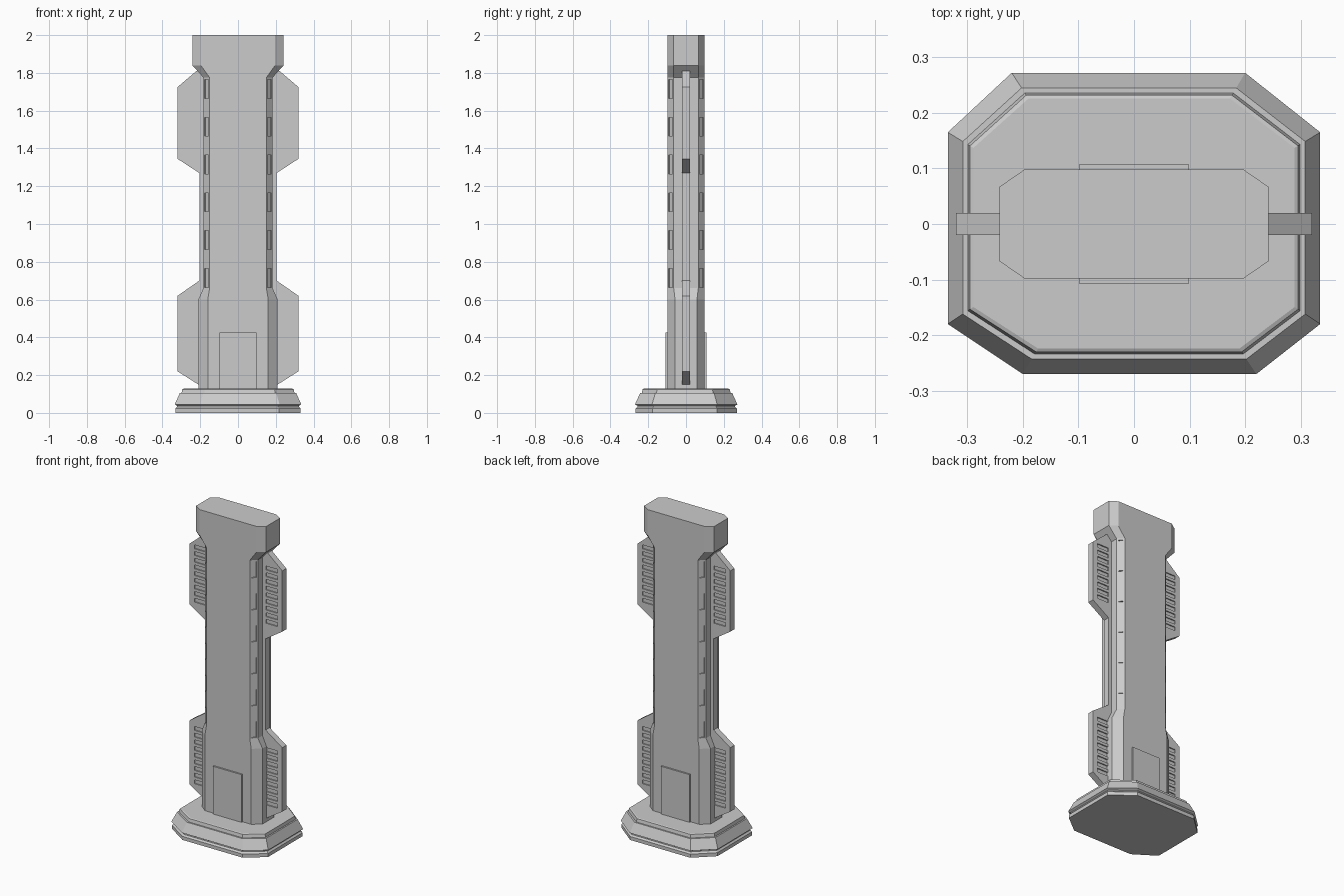
import bpy, bmesh, math
from mathutils import Matrix, Vector

if "Cube" in bpy.data.objects:
    bpy.data.objects.remove(bpy.data.objects["Cube"])


def finish(name, bm):
    bmesh.ops.recalc_face_normals(bm, faces=bm.faces)
    me = bpy.data.meshes.new(name)
    bm.to_mesh(me)
    bm.free()
    ob = bpy.data.objects.new(name, me)
    bpy.context.collection.objects.link(ob)
    return ob


def loft(name, rings):
    """Join a stack of equal-length rings and cap both ends."""
    bm = bmesh.new()
    rows = [[bm.verts.new(p) for p in r] for r in rings]
    n = len(rows[0])
    for a, b in zip(rows, rows[1:]):
        for i in range(n):
            j = (i + 1) % n
            bm.faces.new((a[i], a[j], b[j], b[i]))
    bm.faces.new(rows[0][::-1])
    bm.faces.new(rows[-1])
    return finish(name, bm)


def boxes(name, items):
    """items: (centre, size, z rotation)"""
    bm = bmesh.new()
    for c, s, rot in items:
        m = (Matrix.Translation(Vector(c)) @ Matrix.Rotation(rot, 4, 'Z')
             @ Matrix.Diagonal((*s, 1)))
        bmesh.ops.create_cube(bm, size=1, matrix=m)
    return finish(name, bm)


def carve(ob, cutter):
    mod = ob.modifiers.new("recess", 'BOOLEAN')
    mod.operation = 'DIFFERENCE'
    mod.solver = 'EXACT'
    mod.object = cutter
    bpy.context.view_layer.objects.active = ob
    bpy.ops.object.modifier_apply(modifier=mod.name)
    bpy.data.objects.remove(cutter)


# Stepped eight-sided plinth
outline = [(-0.20, -0.27), (0.22, -0.27), (0.335, -0.18), (0.335, 0.165),
           (0.20, 0.272), (-0.22, 0.272), (-0.335, 0.165), (-0.335, -0.18)]
steps = [(0.003, 0), (0.003, 0.022), (0.012, 0.032), (0.012, 0.038), (0, 0.045),
         (0.027, 0.105), (0.036, 0.105), (0.040, 0.125), (0.046, 0.128), (0.055, 0.128)]
loft("plinth", [[(x * (0.335 - o) / 0.335, y * (0.27 - o) / 0.27, z)
                 for x, y in outline] for o, z in steps])

# Column with chamfered corners: (z, half width, front edge x, side edge y)
levels = [(0.11, 0.21, 0.16, 0.058), (0.60, 0.21, 0.16, 0.058),
          (0.66, 0.183, 0.15, 0.065), (1.775, 0.183, 0.15, 0.065),
          (1.84, 0.242, 0.197, 0.067), (2.0, 0.242, 0.197, 0.067)]
D = 0.098
column = loft("column", [[(-f, -D, z), (f, -D, z), (w, -s, z), (w, s, z),
                          (f, D, z), (-f, D, z), (-w, s, z), (-w, -s, z)]
                         for z, w, f, s in levels])

# Window slots recessed into the four shaft chamfers
ang = math.atan2(0.033, -0.033)
slots = [((sx * 0.1665, sy * 0.0815, 0.715 + 0.2 * k), (0.028, 0.014, 0.10), sx * sy * ang)
         for sx in (-1, 1) for sy in (-1, 1) for k in range(6)]
carve(column, boxes("slot_cutter", slots))

# Side fins with louvred vents on both faces
profile = [(0.14, 0.15), (0.21, 0.15), (0.32, 0.22), (0.32, 0.62), (0.205, 0.70),
           (0.205, 1.27), (0.32, 1.345), (0.32, 1.725), (0.22, 1.81), (0.14, 1.81)]
for side, sx in (("left", -1), ("right", 1)):
    fin = loft(side + "_fin", [[(sx * x, y, z) for x, z in profile] for y in (-0.02, 0.02)])
    vents = [((sx * 0.247, sy * 0.02, z0 + 0.0417 * k), (0.082, 0.014, 0.024), 0)
             for sy in (-1, 1) for z0 in (0.245, 1.38) for k in range(9)]
    carve(fin, boxes("vent_cutter", vents))

# Door panels front and back
for name, sy in (("front_door", -1), ("back_door", 1)):
    boxes(name, [((0, sy * 0.098, 0.272), (0.197, 0.02, 0.308), 0)])
